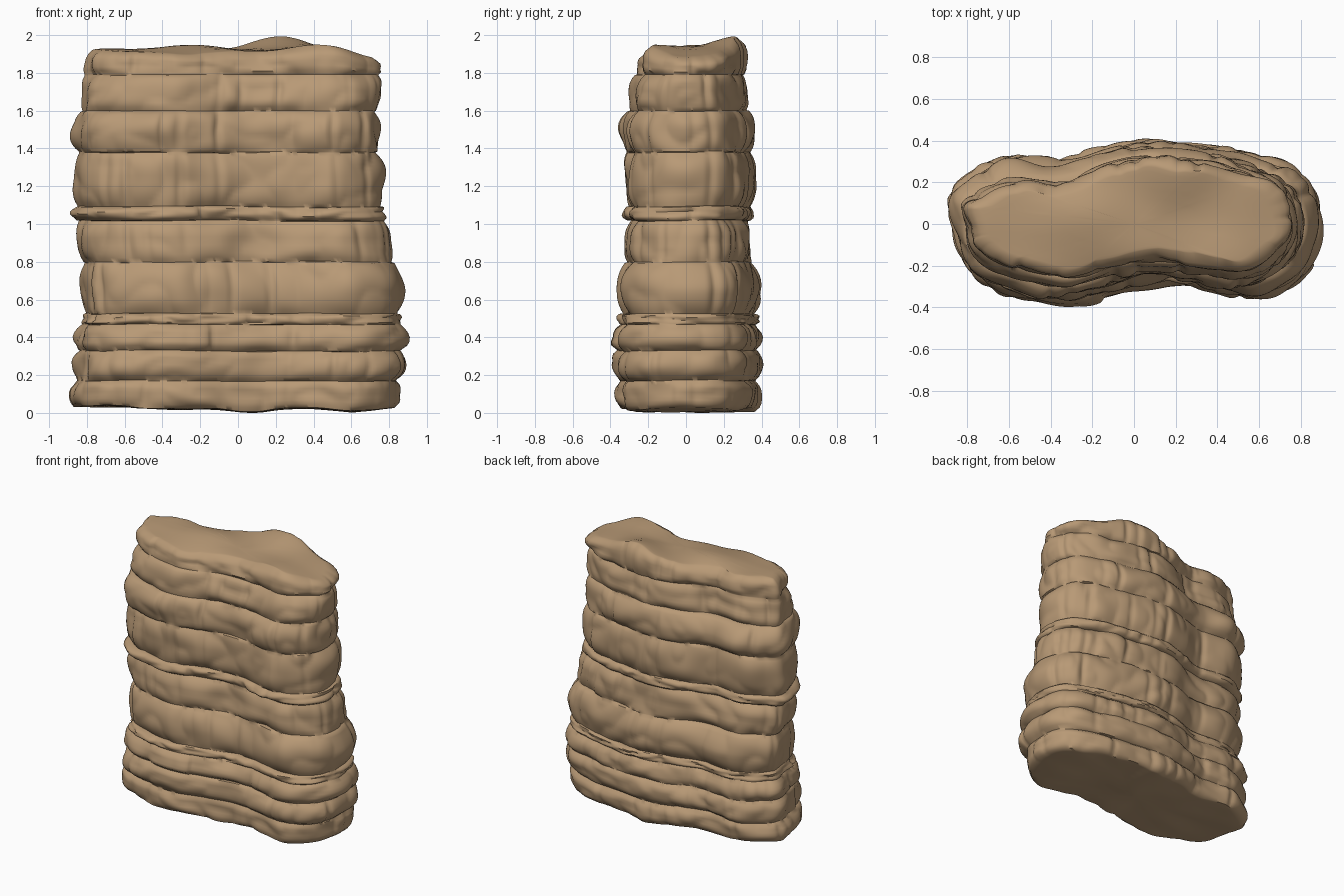
import bpy, bmesh, math, random
from mathutils import Vector, noise

random.seed(11)
if "Cube" in bpy.data.objects:
    bpy.data.objects.remove(bpy.data.objects["Cube"], do_unlink=True)

COUNT = 320

# Kidney-shaped plan, counter-clockwise, inside a -1..1 box
PLAN = [(-.97, -.12), (-.94, -.42), (-.87, -.66), (-.72, -.83), (-.38, -.98), (-.1, -.86),
        (.15, -.75), (.4, -.8), (.68, -.89), (.87, -.71), (.97, -.42), (1, -.05),
        (.97, .38), (.87, .66), (.6, .86), (.33, .96), (.1, 1), (-.12, .93),
        (-.38, .78), (-.68, .83), (-.9, .62), (-1, .35)]

# Strata: base height, left end, right end, front, back
STRATA = [
    (.03, -.90, .86, -.39, .40), (.17, -.875, .895, -.41, .41),
    (.33, -.86, .895, -.40, .41), (.47, -.83, .87, -.38, .385),
    (.525, -.835, .88, -.375, .40), (.80, -.86, .815, -.335, .36),
    (1.02, -.88, .79, -.345, .36), (1.09, -.875, .775, -.345, .375),
    (1.38, -.885, .755, -.365, .38), (1.60, -.845, .77, -.32, .335),
    (1.79, -.82, .76, -.28, .335)]


def spline(points, count):
    """Even samples along a closed smooth curve."""
    fine, n = [], len(points)
    for i in range(n):
        a, b, c, d = (Vector(points[(i + k) % n]) for k in (-1, 0, 1, 2))
        for k in range(40):
            t = k / 40
            fine.append(b + (c - a) * t / 2 + (a * 2 - b * 5 + c * 4 - d) * t * t / 2
                        + (b * 3 - a - c * 3 + d) * t ** 3 / 2)
    # space by real proportions: the slab is wider than deep
    length = [0]
    for p, q in zip(fine, fine[1:] + fine[:1]):
        length.append(length[-1] + math.hypot((q.x - p.x) * .87, (q.y - p.y) * .4))
    out, j = [], 0
    for i in range(count):
        while length[j + 1] < length[-1] * i / count:
            j += 1
        out.append(fine[j])
    return out


def bump(x, y, cx, cy, wx, wy):
    return math.exp(-((x - cx) / wx) ** 2 - ((y - cy) / wy) ** 2)


def top_height(x, y):
    return (1.915 + .085 * bump(x, y, .22, .3, .2, .2) + .035 * bump(x, y, -.25, .05, .2, .15)
            + .015 * bump(x, y, -.7, .1, .2, .2) - .02 * bump(x, y, -.35, .25, .15, .1)
            + .04 * bump(x, y, .42, -.15, .2, .2) - .045 * bump(x, y, -.1, -.3, .3, .12)
            - .04 * bump(x, y, .8, 0, .2, .5) + .01 * noise.noise((x * 4, y * 4, 2)))


def base_height(x, y):
    return (.035 - .03 * bump(x, y, .05, 0, .2, 1) - .03 * bump(x, y, .6, 0, .2, 1)
            - .015 * bump(x, y, -.35, 0, .2, 1) + .012 * noise.noise((x * 5, y * 5, 8)))


def blocks(number):
    """Outward shift and joint crack depth around one stratum."""
    joints = sorted(random.sample(range(0, COUNT, 8), number))
    shift = [random.uniform(-.01, .008) for _ in joints]
    depth = [random.uniform(.002, .02) for _ in joints]
    out = []
    for i in range(COUNT):
        k = sum(j <= i for j in joints) - 1
        gap = [min(abs(i - j), COUNT - abs(i - j)) for j in joints]
        near = min(range(number), key=lambda q: gap[q])
        out.append(shift[k] - depth[near] * math.exp(-(gap[near] / 1.5) ** 2))
    # soften the steps between blocks
    return [(out[i - 1] + out[i] * 2 + out[(i + 1) % COUNT]) / 4 for i in range(COUNT)]


def bounds(s, t):
    """Ends and sides of a stratum, easing toward its neighbours."""
    other = STRATA[min(max(s + (1 if t > .5 else -1), 0), len(STRATA) - 1)]
    mix = abs(t - .5) * .8
    return [a + (b - a) * mix for a, b in zip(STRATA[s][1:], other[1:])]


plan = spline(PLAN, COUNT)
normals = []
for i in range(COUNT):
    d = plan[(i + 3) % COUNT] - plan[i - 3]
    normals.append(Vector((d.y * .4, -d.x * .87)).normalized())

bm = bmesh.new()
rings = []


def add_ring(coords):
    rings.append([bm.verts.new(c) for c in coords])


# Strata walls: each stratum swells outward between pinched bedding grooves
for s, stratum in enumerate(STRATA):
    z0 = stratum[0]
    last = s == len(STRATA) - 1
    z1 = 1.92 if last else STRATA[s + 1][0]
    joint = blocks(13)
    rows = max(6, int((z1 - z0) / .02))
    pinch = .032 if z1 - z0 > .1 else .02
    for r in range(rows + 1):
        t = .01 + .98 * r / rows
        left, right, front, back = bounds(s, t)
        coords = []
        for i, p in enumerate(plan):
            x = (left + right) / 2 + p.x * (right - left) / 2
            # sides are inset rather than squashed, so the kidney bend stays strong;
            # the back recedes most near its left-hand lobe
            if p.y < 0:
                inset = front + .41
            else:
                inset = (back - .41) * (1 + .75 * bump(p.x, 0, -.65, 0, .45, 1))
            y = p.y * .41 + inset * min(1, abs(p.y) * 1.6)
            rough = noise.noise((x * 4, y * 4, z0 * 9 + t * .7))
            # creased noise gives the chipped faces
            chip = abs(noise.noise((x * 5, y * 5, z0 * 7 + t * 1.3))) - .2
            edge = abs(2 * t - 1) ** 2.8
            off = (joint[i] * (1 - edge * .6) + rough * .018 + chip * .03 - .004
                   - pinch * edge * (1 + .9 * rough))
            if last and t > .5:
                off -= .02 * ((t - .5) * 2) ** 3
            x += normals[i].x * off
            y += normals[i].y * off
            low = base_height(x, y) if s == 0 else z0
            high = top_height(x, y) if last else z1
            z = low + (high - low) * t
            if s and not last:
                z += .008 * noise.noise((x * 2.5, y * 2.5, z * 2))
            coords.append((x, y, z))
        add_ring(coords)


# Caps: shrinking rings that follow the uneven top and underside
def cap_rings(ring, height):
    edge = [v.co.copy() for v in ring]
    result = []
    for f in (.95, .87, .75, .6, .45, .3, .15, .04):
        result.append([(c.x * f, c.y * f, height(c.x * f, c.y * f)) for c in edge])
    return result


under = cap_rings(rings[0], base_height)
for coords in cap_rings(rings[-1], top_height):
    add_ring(coords)
rings.reverse()
for coords in under:
    add_ring(coords)

for a, b in zip(rings, rings[1:]):
    for i in range(COUNT):
        j = (i + 1) % COUNT
        bm.faces.new((a[i], b[i], b[j], a[j]))
bm.faces.new(rings[0])
bm.faces.new(rings[-1])
bmesh.ops.recalc_face_normals(bm, faces=bm.faces)

# Settle on the ground
low = min(v.co.z for v in bm.verts)
bmesh.ops.translate(bm, verts=bm.verts, vec=(0, 0, -low))

mesh = bpy.data.meshes.new("layered_rock")
bm.to_mesh(mesh)
bm.free()
rock = bpy.data.objects.new("layered_rock", mesh)
bpy.context.collection.objects.link(rock)

stone = bpy.data.materials.new("tan_stone")
stone.use_nodes = True
color = (.48, .32, .18, 1)
stone.diffuse_color = color
shader = stone.node_tree.nodes["Principled BSDF"]
shader.inputs["Base Color"].default_value = color
shader.inputs["Roughness"].default_value = .9
mesh.materials.append(stone)

bpy.context.view_layer.objects.active = rock
rock.select_set(True)
bpy.ops.object.shade_smooth_by_angle(angle=math.radians(50))
